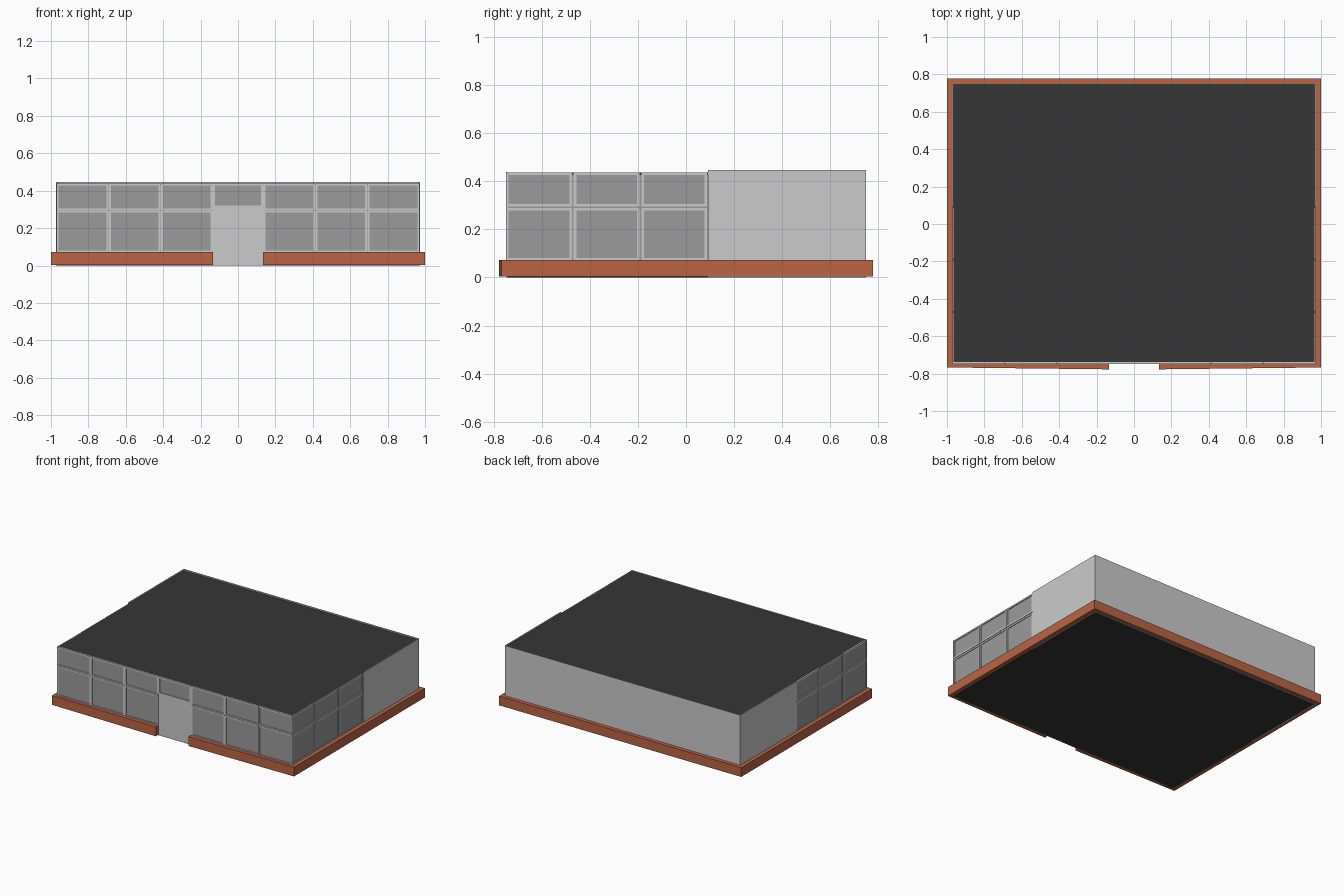
import bpy
import bmesh

if "Cube" in bpy.data.objects:
    bpy.data.objects.remove(bpy.data.objects["Cube"])


def material(name, rgb):
    m = bpy.data.materials.new(name)
    m.diffuse_color = (*rgb, 1)
    m.use_nodes = True
    m.node_tree.nodes["Principled BSDF"].inputs["Base Color"].default_value = m.diffuse_color
    return m


BRICK = material("brick_red", (0.49, 0.13, 0.058))
DARK = material("dark_roofing", (0.037, 0.037, 0.037))
GLASS = material("tinted_glass", (0.33, 0.33, 0.33))


def finish(name, bm, mat=None):
    bmesh.ops.recalc_face_normals(bm, faces=bm.faces)
    mesh = bpy.data.meshes.new(name)
    bm.to_mesh(mesh)
    bm.free()
    ob = bpy.data.objects.new(name, mesh)
    bpy.context.collection.objects.link(ob)
    if mat:
        mesh.materials.append(mat)
    return ob


def add_box(bm, lo, hi):
    verts = bmesh.ops.create_cube(bm, size=1)["verts"]
    for v in verts:
        v.co = [(a + b) / 2 + c * (b - a) for a, b, c in zip(lo, hi, v.co)]


def box(name, lo, hi, mat=None):
    bm = bmesh.new()
    add_box(bm, lo, hi)
    return finish(name, bm, mat)


def frames(name, cells, place, width):
    """Four bars round every cell (u0, u1, z0, z1); place maps (u, z) ranges to a box."""
    bm = bmesh.new()
    for u0, u1, z0, z1 in cells:
        for bar in ((u0, u1, z0, z0 + width), (u0, u1, z1 - width, z1),
                    (u0, u0 + width, z0 + width, z1 - width),
                    (u1 - width, u1, z0 + width, z1 - width)):
            add_box(bm, *place(*bar))
    return finish(name, bm)


# floor slab and flat roof
box("floor", (-0.968, -0.742, 0), (0.968, 0.745, 0.01), DARK)
box("roof", (-0.966, -0.741, 0.425), (0.966, 0.744, 0.437), DARK)

# brick curb running round the building, open at the door
outline = [(0.135, -0.777), (1, -0.767), (1, 0.777), (-1, 0.777), (-1, -0.767), (-0.135, -0.777),
           (-0.135, -0.743), (-0.969, -0.743), (-0.969, 0.747), (0.969, 0.747),
           (0.969, -0.743), (0.135, -0.743)]
bm = bmesh.new()
face = bm.faces.new([bm.verts.new((x, y, 0.003)) for x, y in outline])
top = bmesh.ops.extrude_face_region(bm, geom=[face])["geom"]
for v in top:
    if isinstance(v, bmesh.types.BMVert):
        v.co.z = 0.072
finish("brick_curb", bm, BRICK)

# solid rear wall
box("back_wall", (-0.97, 0.744, 0), (0.97, 0.749, 0.446))

# front glazing: three bays each side of the door, lower and upper panes
box("front_glass", (-0.965, -0.743, 0.005), (0.965, -0.738, 0.432), GLASS)
bays = [(0.136, 0.412), (0.414, 0.69), (0.692, 0.97)]
bays += [(-b, -a) for a, b in bays]
front = [(a, b, z0, z1) for a, b in bays for z0, z1 in ((0.07, 0.294), (0.296, 0.438))]
frames("front_window_frames", front,
       lambda u0, u1, z0, z1: ((u0, -0.748, z0), (u1, -0.739, z1)), 0.01)
frames("transom_frame", [(-0.135, 0.135, 0.31, 0.438)],
       lambda u0, u1, z0, z1: ((u0, -0.748, z0), (u1, -0.739, z1)), 0.011)
box("door", (-0.135, -0.747, 0), (0.135, -0.739, 0.311))

# side walls: glazing in the front part, solid behind
for side, s in (("left", -1), ("right", 1)):
    def xs(a, b):
        return sorted((s * a, s * b))

    x0, x1 = xs(0.966, 0.972)
    box(side + "_wall", (x0, 0.092, 0), (x1, 0.749, 0.446))
    x0, x1 = xs(0.96, 0.965)
    box(side + "_glass", (x0, -0.743, 0.005), (x1, 0.092, 0.432), GLASS)
    x0, x1 = xs(0.961, 0.97)
    cells = [(y, y + 0.274, z0, z1) for y in (-0.748, -0.467, -0.186)
             for z0, z1 in ((0.07, 0.289), (0.294, 0.437))]
    frames(side + "_window_frames", cells,
           lambda u0, u1, z0, z1: ((x0, u0, z0), (x1, u1, z1)), 0.011)
